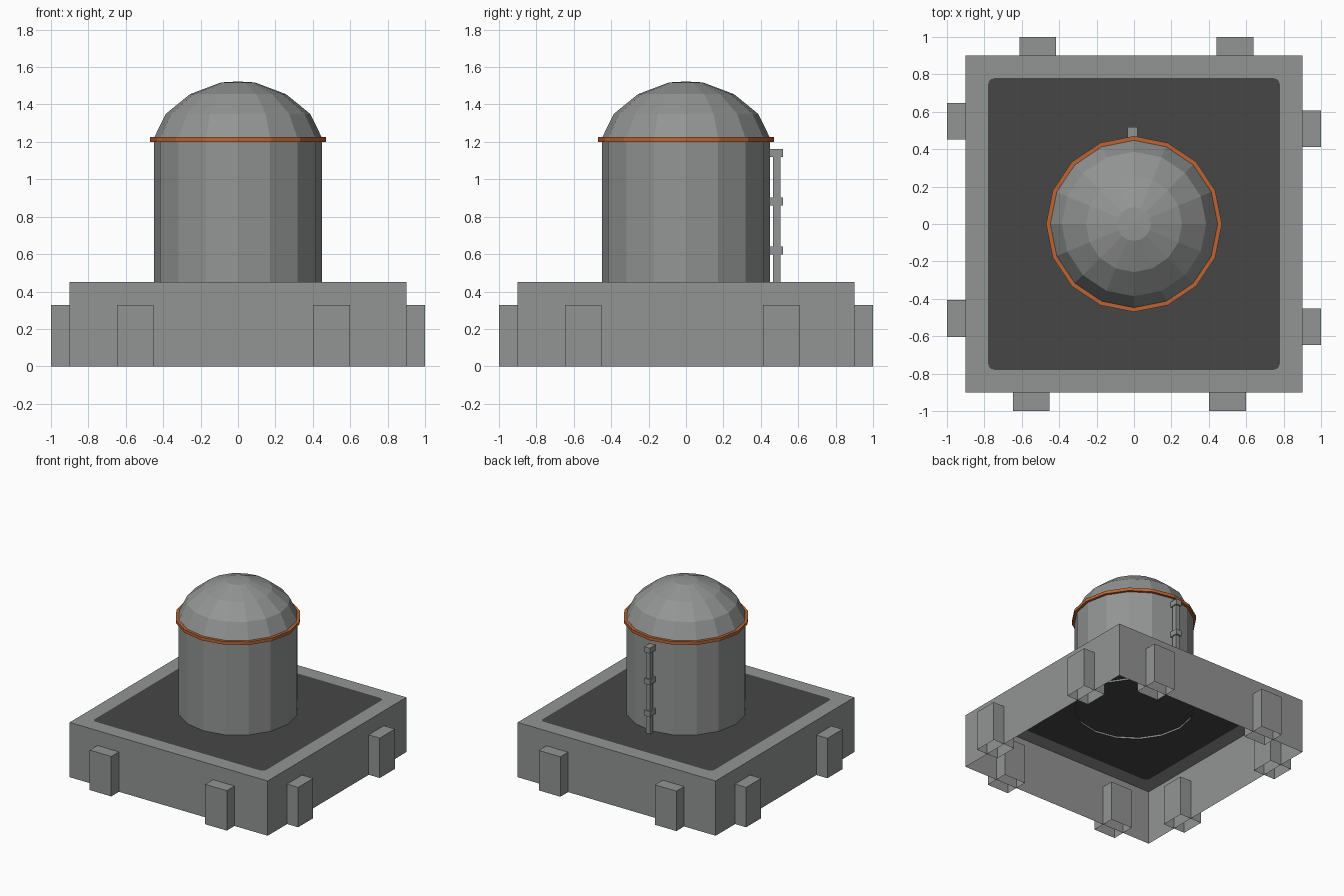
import bpy, bmesh, math
from mathutils import Vector

if "Cube" in bpy.data.objects:
    bpy.data.objects.remove(bpy.data.objects["Cube"])


def material(name, rgb):
    m = bpy.data.materials.new(name)
    m.diffuse_color = (*rgb, 1)
    m.use_nodes = True
    m.node_tree.nodes["Principled BSDF"].inputs["Base Color"].default_value = m.diffuse_color
    return m


GREY = material("concrete grey", (0.29, 0.295, 0.295))
DARK = material("dark grey", (0.062, 0.062, 0.062))
ORANGE = material("rust orange", (0.50, 0.13, 0.035))


def finish(name, bm, *mats):
    bmesh.ops.recalc_face_normals(bm, faces=bm.faces[:])
    me = bpy.data.meshes.new(name)
    bm.to_mesh(me)
    bm.free()
    for m in mats:
        me.materials.append(m)
    ob = bpy.data.objects.new(name, me)
    bpy.context.collection.objects.link(ob)
    return ob


def box(name, x0, x1, y0, y1, z0, z1, open_bottom=False):
    bm = bmesh.new()
    bmesh.ops.create_cube(bm, size=1)
    for v in bm.verts:
        v.co = Vector(((x0 + x1) / 2 + v.co.x * (x1 - x0),
                       (y0 + y1) / 2 + v.co.y * (y1 - y0),
                       (z0 + z1) / 2 + v.co.z * (z1 - z0)))
    if open_bottom:
        low = [f for f in bm.faces if f.normal.z < -0.5]
        bmesh.ops.delete(bm, geom=low, context='FACES')
    return finish(name, bm, GREY)


def lathe(name, profile, mat, closed=False, sides=16):
    """Turn a (radius, z) profile around the z axis; radius 0 makes a pole."""
    bm = bmesh.new()
    rings = []
    for r, z in profile:
        if r == 0:
            rings.append([bm.verts.new((0, 0, z))] * sides)
        else:
            rings.append([bm.verts.new((r * math.cos(math.tau * i / sides),
                                        r * math.sin(math.tau * i / sides), z))
                          for i in range(sides)])
    pairs = list(zip(rings, rings[1:]))
    if closed:
        pairs.append((rings[-1], rings[0]))
    for a, b in pairs:
        for i in range(sides):
            j = (i + 1) % sides
            loop = list(dict.fromkeys((a[i], a[j], b[j], b[i])))
            bm.faces.new(loop)
    return finish(name, bm, mat)


# Base: hollow open-bottomed box with a flush dark rounded panel in its top
H, W, P, R = 0.45, 0.9, 0.78, 0.035
bm = bmesh.new()
low, top, arcs = [], [], []
for k in range(4):
    a = math.pi / 4 + k * math.pi / 2
    sx, sy = math.copysign(1, math.cos(a)), math.copysign(1, math.sin(a))
    low.append(bm.verts.new((sx * W, sy * W, 0)))
    top.append(bm.verts.new((sx * W, sy * W, H)))
    arcs.append([bm.verts.new((sx * (P - R) + R * math.cos(k * math.pi / 2 + t * math.pi / 6),
                               sy * (P - R) + R * math.sin(k * math.pi / 2 + t * math.pi / 6), H))
                 for t in range(4)])
for k in range(4):
    n = (k + 1) % 4
    bm.faces.new((low[k], low[n], top[n], top[k]))
    bm.faces.new((top[k], top[n], arcs[n][0], arcs[k][-1]))
    for p, q in zip(arcs[k], arcs[k][1:]):
        bm.faces.new((top[k], q, p))
bm.faces.new([v for arc in arcs for v in arc]).material_index = 1
finish("base", bm, GREY, DARK)

# Buttress blocks, two per side
for side, centres in (("front", (-0.55, 0.50)), ("back", (-0.515, 0.54)),
                      ("right", (-0.55, 0.51)), ("left", (-0.505, 0.55))):
    for i, c in enumerate(centres):
        s = -1 if side in ("front", "left") else 1
        out = sorted((s * 0.8, s * 1.0))
        along = (c - 0.098, c + 0.098)
        xy = (*along, *out) if side in ("front", "back") else (*out, *along)
        box(f"{side}_buttress_{i + 1}", *xy, 0, 0.328, open_bottom=True)

# Tank wall, dome roof and orange rim
lathe("tank_wall", [(0.45, 0.435), (0.45, 1.212)], GREY)
lathe("dome", [(0.45, 1.212), (0.447, 1.226), (0.386, 1.35), (0.257, 1.455),
               (0.09, 1.518), (0, 1.523)], GREY)
lathe("rim", [(0.44, 1.2), (0.47, 1.2), (0.47, 1.225), (0.44, 1.225)], ORANGE, closed=True)

# Pipe with three collars on the back of the tank
PX = -0.008
box("pipe", PX - 0.018, PX + 0.018, 0.465, 0.504, 0.44, 1.15)
for i, z in enumerate((0.62, 0.881, 1.141)):
    box(f"pipe_collar_{i + 1}", PX - 0.026, PX + 0.026, 0.444, 0.518, z - 0.022, z + 0.022)
